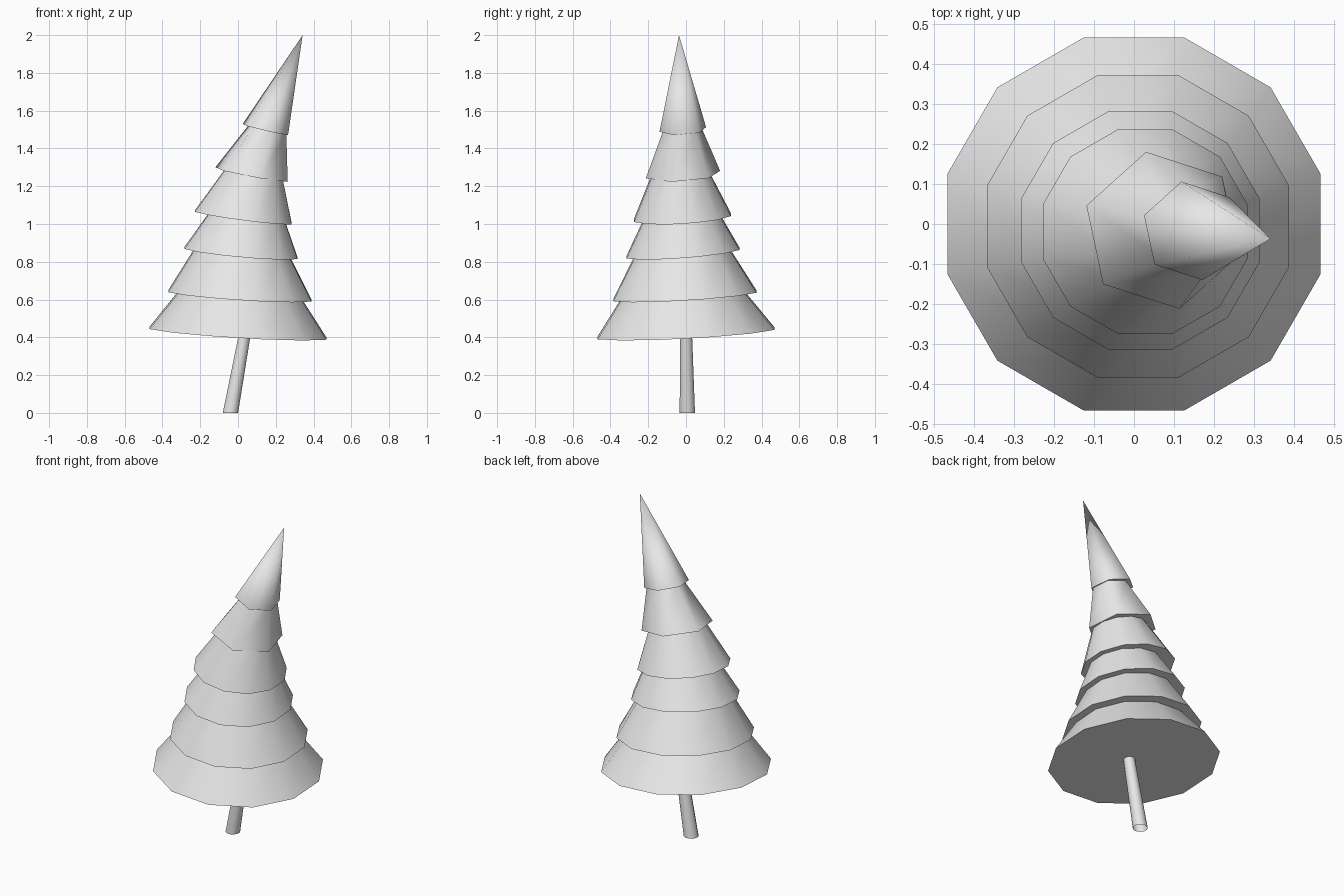
import bpy, bmesh, math

cube = bpy.data.objects.get("Cube")
if cube:
    bpy.data.objects.remove(cube, do_unlink=True)

# Single plain colour
grey = bpy.data.materials.new("light_grey")
grey.use_nodes = True
colour = (0.8, 0.8, 0.8, 1)
grey.diffuse_color = colour
grey.node_tree.nodes["Principled BSDF"].inputs["Base Color"].default_value = colour


def ring(bm, sides, start, centre, radius, tilt):
    """Polygon ring that looks regular from above, lying on a tilted plane."""
    verts = []
    for i in range(sides):
        angle = math.radians(start) + math.tau * i / sides
        dx, dy = radius * math.cos(angle), radius * math.sin(angle)
        z = centre[2] + tilt[0] * dx + tilt[1] * dy
        verts.append(bm.verts.new((centre[0] + dx, centre[1] + dy, z)))
    return verts


def add_part(name, sides, start, bottom, top, closed=True):
    """Leaning cone or frustum; bottom and top are (centre, radius, tilt)."""
    bm = bmesh.new()
    low = ring(bm, sides, start, *bottom)
    if top[1] == 0:
        tip = bm.verts.new(top[0])
    else:
        high = ring(bm, sides, start, *top)
    for i in range(sides):
        j = (i + 1) % sides
        if top[1] == 0:
            bm.faces.new((low[i], low[j], tip))
        else:
            bm.faces.new((low[i], low[j], high[j], high[i]))
    if closed:
        bm.faces.new(low[::-1])
    mesh = bpy.data.meshes.new(name)
    bm.to_mesh(mesh)
    bm.free()
    mesh.materials.append(grey)
    obj = bpy.data.objects.new(name, mesh)
    bpy.context.collection.objects.link(obj)
    bpy.ops.object.select_all(action="DESELECT")
    obj.select_set(True)
    bpy.context.view_layer.objects.active = obj
    bpy.ops.object.shade_smooth_by_angle(angle=math.radians(70))


# Leaning trunk, open at the ends
flat = (0, 0)
add_part("trunk", 12, 15, ((-0.04, 0.007, 0), 0.042, flat),
         ((0.042, 0, 0.45), 0.032, flat), closed=False)

# Branch tiers: sides, start angle, base centre, base radius, tilt,
# then where the upper end meets the next tier (x, y, radius)
tiers = [
    (12, 15, (0.0, 0.0, 0.422), 0.484, (-0.06, 0.053), (0.012, -0.017, 0.335)),
    (12, 15, (0.01, -0.006, 0.62), 0.392, (-0.065, 0.06), (0.023, -0.02, 0.258)),
    (12, 15, (0.016, -0.016, 0.847), 0.309, (-0.09, 0.075), (0.05, -0.022, 0.207)),
    (12, 15, (0.028, -0.019, 1.035), 0.265, (-0.13, 0.06), (0.085, -0.03, 0.157)),
    (6, 42, (0.072, -0.016, 1.262), 0.201, (-0.184, 0.06), (0.157, -0.02, 0.104)),
    (6, 42, (0.145, -0.017, 1.5), 0.126, (-0.235, 0.05), None),
]
for i, (sides, start, base, radius, tilt, end) in enumerate(tiers):
    if end:
        nxt, slope = tiers[i + 1][2], tiers[i + 1][4]
        z = nxt[2] + slope[0] * (end[0] - nxt[0]) + slope[1] * (end[1] - nxt[1])
        top = ((end[0], end[1], z + 0.004), end[2], slope)
    else:
        top = ((0.342, -0.037, 2.0), 0, flat)
    add_part(f"branch_tier_{i + 1}", sides, start, (base, radius, tilt), top)
